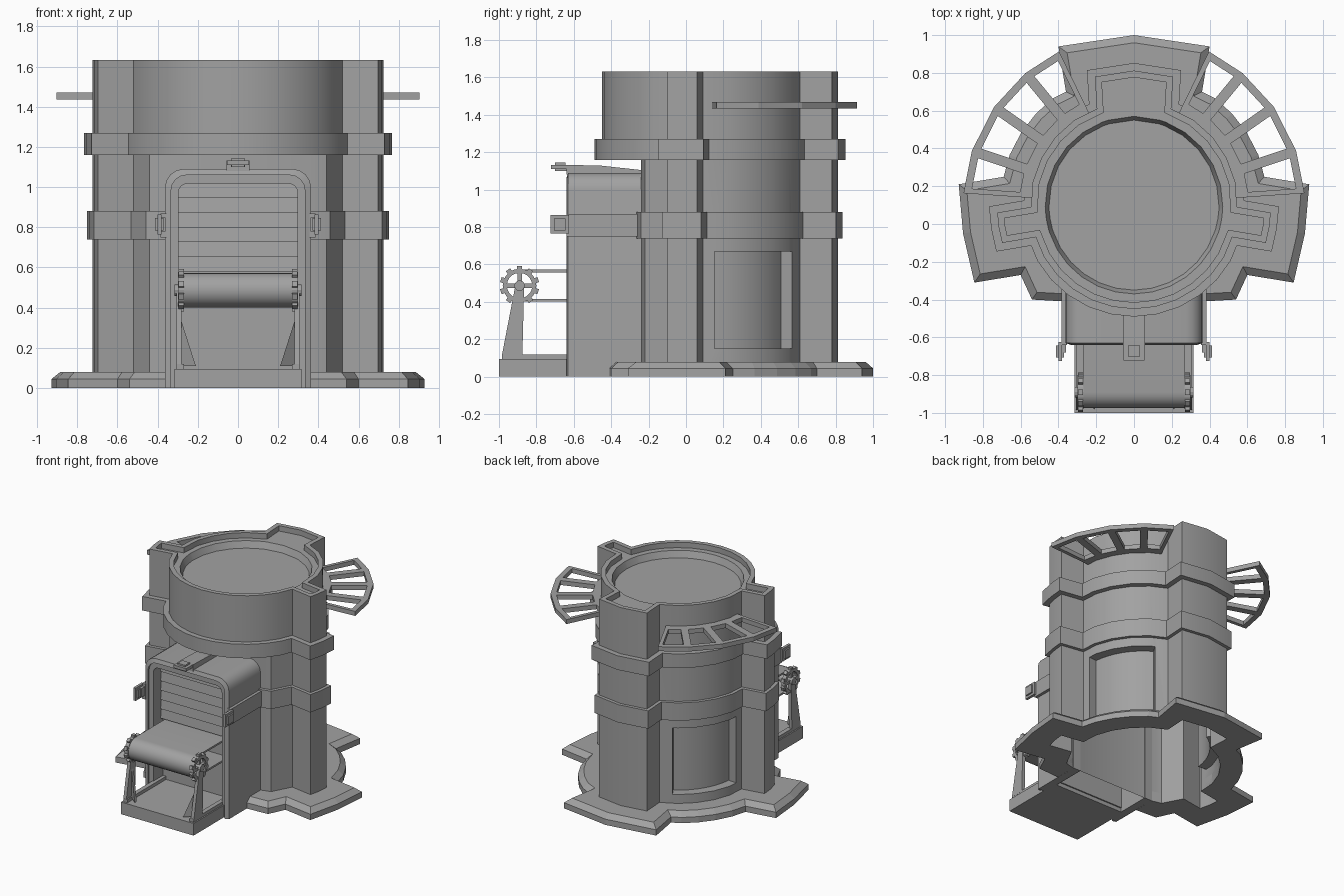
import bpy, bmesh
from math import sin, cos, radians, pi, hypot
from mathutils import Vector

cube = bpy.data.objects.get("Cube")
if cube:
    bpy.data.objects.remove(cube)

grey = bpy.data.materials.new("stone_grey")
grey.use_nodes = True
tone = (0.36, 0.36, 0.36, 1)
grey.diffuse_color = tone
grey.node_tree.nodes["Principled BSDF"].inputs["Base Color"].default_value = tone

CY = 0.1  # plan centre of the tower


def make(name, verts, faces, smooth=False):
    me = bpy.data.meshes.new(name)
    me.from_pydata(verts, [], faces)
    bm = bmesh.new()
    bm.from_mesh(me)
    bmesh.ops.recalc_face_normals(bm, faces=bm.faces)
    bm.to_mesh(me)
    bm.free()
    ob = bpy.data.objects.new(name, me)
    bpy.context.collection.objects.link(ob)
    me.materials.append(grey)
    if smooth:
        soften(ob)
    return ob


def soften(ob):
    bpy.ops.object.select_all(action='DESELECT')
    ob.select_set(True)
    bpy.context.view_layer.objects.active = ob
    bpy.ops.object.shade_smooth_by_angle(angle=radians(27))


def drop_faces(ob, inside):
    """Remove the faces whose corners all pass the test."""
    bm = bmesh.new()
    bm.from_mesh(ob.data)
    gone = [f for f in bm.faces if all(inside(v.co) for v in f.verts)]
    bmesh.ops.delete(bm, geom=gone, context='FACES')
    bm.to_mesh(ob.data)
    bm.free()


def on_ground(co):
    return co.z < 0.005


def loft(name, rings, loop=False, smooth=False):
    """Skin equal-length rings; loop joins last to first, else ends are capped."""
    n, m = len(rings[0]), len(rings)
    verts = [p for r in rings for p in r]
    faces = []
    for k in range(m if loop else m - 1):
        a, b = k * n, (k + 1) % m * n
        faces += [(a + i, a + (i + 1) % n, b + (i + 1) % n, b + i) for i in range(n)]
    if not loop:
        faces += [tuple(range(n)), tuple(range((m - 1) * n, m * n))]
    return make(name, verts, faces, smooth)


def place(pts, axis, t):
    """Put 2D points on the plane at t along the axis."""
    if axis == 'x':
        return [(t, u, v) for u, v in pts]
    if axis == 'y':
        return [(u, t, v) for u, v in pts]
    return [(u, v, t) for u, v in pts]


def prism(name, pts, axis, a, b, smooth=False):
    return loft(name, [place(pts, axis, a), place(pts, axis, b)], smooth=smooth)


def box(name, x, y, z):
    return prism(name, [(x[0], y[0]), (x[1], y[0]), (x[1], y[1]), (x[0], y[1])], 'z', *z)


def polar(r, deg):
    return (r * cos(radians(deg)), CY + r * sin(radians(deg)))


def circle(r, u, v, n=20):
    return [(u + r * cos(2 * pi * i / n), v + r * sin(2 * pi * i / n)) for i in range(n)]


def mirrored(half):
    return half + [(-x, y) for x, y in half[-2:0:-1]]


def offset(pts, d):
    """Mitred outward offset of a counter-clockwise outline."""
    out = []
    for i, p in enumerate(pts):
        p, a, b = Vector(p), Vector(pts[i - 1]), Vector(pts[(i + 1) % len(pts)])
        e, f = (p - a).normalized(), (b - p).normalized()
        n1, n2 = Vector((e.y, -e.x)), Vector((f.y, -f.x))
        out.append(tuple(p + (n1 + n2) * (d / (1 + n1.dot(n2)))))
    return out


def to_circle(pts, r):
    return [(x * r / hypot(x, y - CY), CY + (y - CY) * r / hypot(x, y - CY)) for x, y in pts]


# Outlines: side buttress, rear quarter and back buttress shared by both storeys
rear = ([(0.52, -0.07), (0.698, -0.1), (0.716, -0.02), (0.724, 0.06), (0.545, 0.09)]
        + [polar(0.55, a) for a in (13, 27, 41, 55)]
        + [(0.197, 0.61), (0.207, 0.78), (0, 0.812)])
upper = mirrored([polar(0.55, a) for a in (-90, -78, -66, -54, -42, -30)] + rear)
lower = mirrored([(0, -0.24), (0.36, -0.24), (0.44, -0.22)] + rear)

# Upper drum with rim, ledge and sunken round floor
rim = offset(upper, -0.035)
loft("upper_drum", [
    place(upper, 'z', 1.16), place(upper, 'z', 1.632), place(rim, 'z', 1.632), place(rim, 'z', 1.59),
    place(to_circle(upper, 0.47), 'z', 1.59), place(to_circle(upper, 0.45), 'z', 1.54)], smooth=True)

# Lower body, cut flat behind the gate, with recessed panels in the rear quarters
body = prism("lower_body", lower, 'z', 0, 1.165)
for s in (1, -1):
    arc = [polar(0.7, 5.5 + 53.5 * i / 8) for i in range(9)]
    arc += [polar(0.475, 59 - 53.5 * i / 8) for i in range(9)]
    cutter = prism("panel_cutter", [(s * x, y) for x, y in arc], 'z', 0.15, 0.67)
    cutter.hide_render = True
    mod = body.modifiers.new("panel", 'BOOLEAN')
    mod.object, mod.operation, mod.solver = cutter, 'DIFFERENCE', 'EXACT'
    bpy.context.view_layer.objects.active = body
    bpy.ops.object.modifier_apply(modifier=mod.name)
    bpy.data.objects.remove(cutter)
drop_faces(body, on_ground)
soften(body)

# Raised bands around the tower
for name, plan, d, lo, hi in (("upper_band", upper, 0.04, 1.16, 1.27),
                              ("lower_band", lower, 0.025, 0.74, 0.88)):
    o, i = offset(plan, d), offset(plan, -0.01)
    loft(name, [place(i, 'z', lo), place(o, 'z', lo), place(o, 'z', hi), place(i, 'z', hi)], True, True)

# Chamfered foundation skirt following the tower outline, open at the gate
foot = mirrored([(0, -0.41), (0.363, -0.41), (0.54, -0.4), (0.6, -0.27), (0.845, -0.31),
                 (0.905, -0.05), (0.928, 0.21), (0.69, 0.25)]
                + [polar(0.71, a) for a in (22, 33, 43, 53)]
                + [(0.36, 0.7), (0.4, 0.94), (0, 1)])
foundation = loft("foundation", [
    place(lower, 'z', 0), place(foot, 'z', 0), place(foot, 'z', 0.045),
    place(offset(foot, -0.04), 'z', 0.08), place(lower, 'z', 0.08)], True)
drop_faces(foundation, lambda co: abs(co.x) < 0.38 and co.y < -0.2)

# Open fan-shaped balconies on both rear quarters
spokes = (4, 18.5, 35, 50.5, 64)
for s, side in ((1, "left"), (-1, "right")):
    def slab(name, pts):
        prism(name, [(s * x, y) for x, y in pts], 'z', 1.435, 1.47)
    for a, b in zip(spokes, spokes[1:]):
        for part, r0, r1 in (("inner", 0.53, 0.61), ("outer", 0.865, 0.905)):
            slab(f"{side}_balcony_{part}_rail", [polar(r0, a), polar(r1, a), polar(r1, b), polar(r0, b)])
    for a in spokes:
        t = Vector((-sin(radians(a)), cos(radians(a)))) * 0.027
        lo, hi = (0 if a == spokes[0] else 1), (0 if a == spokes[-1] else 1)
        p, q = Vector(polar(0.54, a)), Vector(polar(0.885, a))
        slab(f"{side}_balcony_spoke", [p - t * lo, q - t * lo, q + t * hi, p + t * hi])


# Arched gate housing with stepped front frame
def arch(w, top, r):
    curve = [(w - r + r * cos(i * pi / 8), top - r + r * sin(i * pi / 8)) for i in range(5)]
    half = [(w, 0)] + curve
    return half + [(-x, z) for x, z in reversed(half)]


outer, mid, opening = arch(0.363, 1.09, 0.09), arch(0.333, 1.06, 0.075), arch(0.297, 1.017, 0.045)
housing = loft("gate_housing", [
    place(outer, 'y', -0.235), place(outer, 'y', -0.63), place(mid, 'y', -0.64),
    place(mid, 'y', -0.625), place(opening, 'y', -0.625), place(opening, 'y', -0.235)], True)
drop_faces(housing, on_ground)
soften(housing)
for s in (1, -1):
    box("housing_leg_foot", sorted((s * 0.299, s * 0.361)), (-0.625, -0.237), (0, 0.03))

# Slatted shutter and panel inside the gate
for k in range(6):
    z = 0.58 + k * 0.073
    prism("shutter_slat", [(-0.535, z), (-0.5, z), (-0.5, z + 0.073), (-0.525, z + 0.073)],
          'x', -0.297, 0.297)
box("gate_back_panel", (-0.297, 0.297), (-0.505, -0.49), (0.03, 1.017))

# Struts with square end plates: one on each side and one on top
for s, side in ((1, "left"), (-1, "right")):
    box(f"{side}_strut", sorted((s * 0.355, s * 0.385)), (-0.64, -0.26), (0.75, 0.87))
    for h, a, b in ((0.05, 0.38, 0.4), (0.032, 0.37, 0.412)):
        box(f"{side}_strut_plate", sorted((s * a, s * b)), (-0.675 - h, -0.675 + h), (0.815 - h, 0.815 + h))
    box(f"{side}_strut_arm", sorted((s * 0.36, s * 0.385)), (-0.68, -0.62), (0.78, 0.85))
prism("top_strut", [(-0.64, 1.08), (-0.24, 1.08), (-0.24, 1.105), (-0.45, 1.128), (-0.64, 1.133)],
      'x', -0.058, 0.058)
box("top_strut_arm", (-0.035, 0.035), (-0.68, -0.62), (1.1, 1.125))
for h, a, b in ((0.055, 1.11, 1.133), (0.032, 1.1, 1.145)):
    box("top_strut_plate", (-h, h), (-0.672 - h * 0.9, -0.672 + h * 0.9), (a, b))

# Conveyor bed with rails
box("conveyor_bed", (-0.315, 0.315), (-1, -0.5), (0, 0.095))
for s in (1, -1):
    box("conveyor_rail", sorted((s * 0.27, s * 0.305)), (-0.985, -0.5), (0.095, 0.12))

# Belt loop over a front roller
AX, AZ = -0.89, 0.487


def belt_loop(r):
    bend = [(AX + r * cos(pi / 2 + i * pi / 12), AZ + r * sin(pi / 2 + i * pi / 12)) for i in range(13)]
    return bend + [(-0.495, AZ - r), (-0.495, AZ + r)]


loft("belt", [place(belt_loop(r), 'x', x) for r, x in
              ((0.085, -0.27), (0.085, 0.27), (0.071, 0.27), (0.071, -0.27))], True, True)
prism("roller_axle", circle(0.028, AX, AZ, 12), 'x', -0.315, 0.315, True)

# Toothed spoked wheels, supports and gussets
for s in (1, -1):
    rings = [(0.09, 0.268), (0.09, 0.298), (0.068, 0.298), (0.068, 0.268)]
    loft("wheel_rim", [place(circle(r, AX, AZ), 'x', s * x) for r, x in rings], True)

    def radial(name, angle, r0, r1, w):
        d, t = Vector((cos(angle), sin(angle))), Vector((-sin(angle), cos(angle))) * w
        c = Vector((AX, AZ))
        pts = [c + d * r0 - t, c + d * r1 - t, c + d * r1 + t, c + d * r0 + t]
        prism(name, [tuple(p) for p in pts], 'x', s * 0.27, s * 0.296)
    for k in range(10):
        radial("wheel_tooth", (k + 0.5) * pi / 5, 0.08, 0.105, 0.014)
    for k in range(4):
        radial("wheel_spoke", k * pi / 2, 0.02, 0.075, 0.012)
    prism("roller_support", [(-0.985, 0.11), (-0.875, 0.11), (-0.865, 0.5), (-0.91, 0.5)],
          'x', s * 0.28, s * 0.306)
    loft("support_gusset", [[(s * 0.29, y, 0.36), (s * 0.21, y - 0.07, 0.11), (s * 0.29, y, 0.11)]
                            for y in (-0.91, -0.885)])
